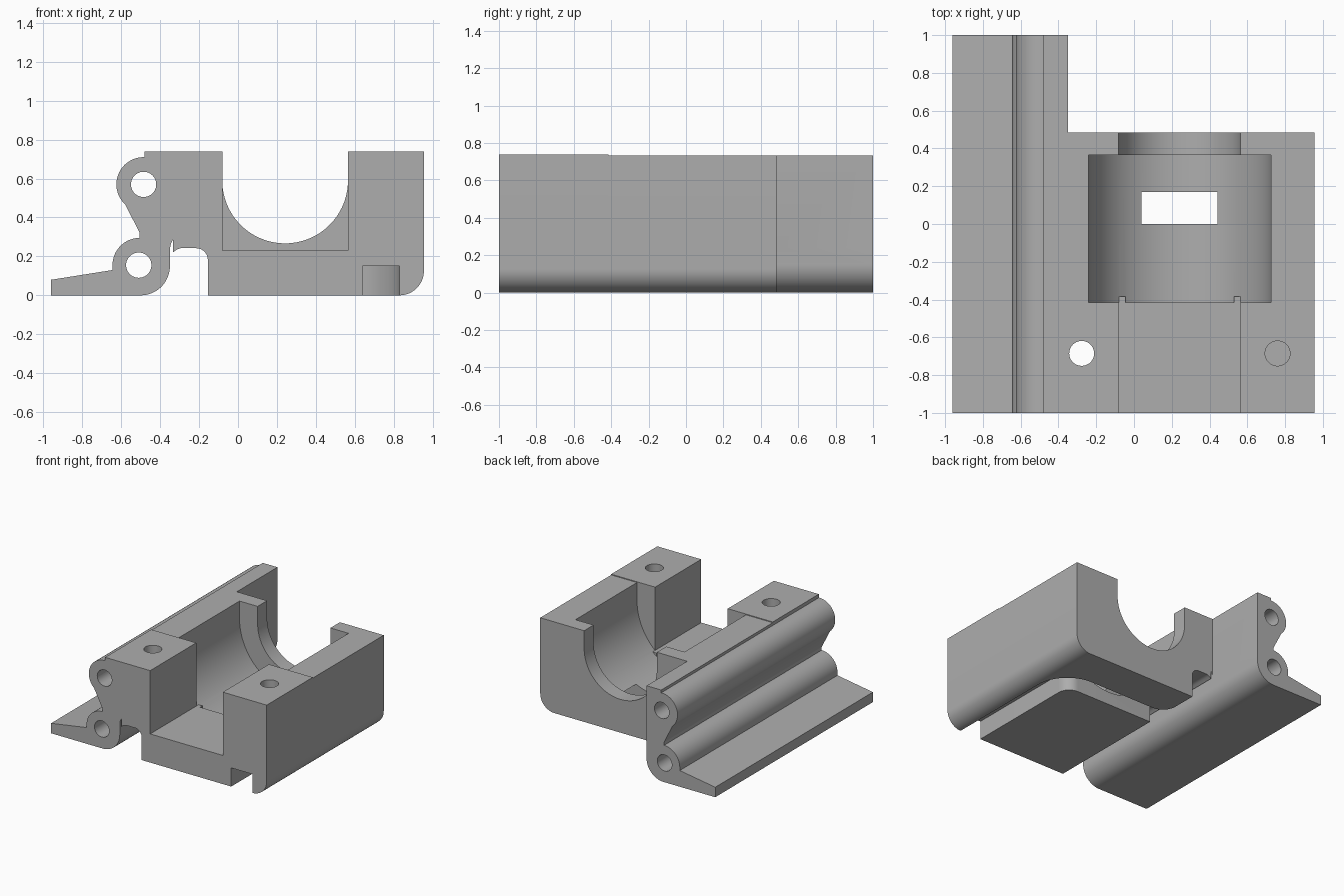
import bpy, bmesh, math
from mathutils import Vector

if "Cube" in bpy.data.objects:
    bpy.data.objects.remove(bpy.data.objects["Cube"], do_unlink=True)

grey = bpy.data.materials.new("plain grey")
grey.use_nodes = True
GREY = (0.42, 0.42, 0.42, 1)
grey.diffuse_color = GREY
grey.node_tree.nodes["Principled BSDF"].inputs["Base Color"].default_value = GREY


def arc(cx, cy, r, start, end, n=16):
    """Points on an arc, angles in degrees."""
    angles = [math.radians(start + (end - start) * i / n) for i in range(n + 1)]
    return [(cx + r * math.cos(a), cy + r * math.sin(a)) for a in angles]


def circle(cx, cy, r):
    return arc(cx, cy, r, 0, 360, 40)[:-1]


def rect(x0, x1, y0, y1):
    return [(x0, y0), (x1, y0), (x1, y1), (x0, y1)]


def prism(name, points, axis, low, high):
    """Extrude an outline along y (outline in xz) or z (outline in xy)."""
    place = (lambda a, b: (a, low, b)) if axis == "y" else (lambda a, b: (a, b, low))
    shift = Vector((0, high - low, 0)) if axis == "y" else Vector((0, 0, high - low))
    bm = bmesh.new()
    face = bm.faces.new([bm.verts.new(place(*p)) for p in points])
    out = bmesh.ops.extrude_face_region(bm, geom=[face])
    moved = [g for g in out["geom"] if isinstance(g, bmesh.types.BMVert)]
    bmesh.ops.translate(bm, verts=moved, vec=shift)
    bmesh.ops.recalc_face_normals(bm, faces=bm.faces)
    mesh = bpy.data.meshes.new(name)
    bm.to_mesh(mesh)
    bm.free()
    mesh.materials.append(grey)
    obj = bpy.data.objects.new(name, mesh)
    bpy.context.collection.objects.link(obj)
    return obj


def combine(body, tool, operation="DIFFERENCE"):
    """Apply a boolean to the body and discard the tool."""
    tool.hide_render = True
    mod = body.modifiers.new("shape", "BOOLEAN")
    mod.operation = operation
    mod.solver = "EXACT"
    mod.object = tool
    bpy.context.view_layer.objects.active = body
    bpy.ops.object.modifier_apply(modifier=mod.name)
    bpy.data.objects.remove(tool, do_unlink=True)


# Overall section: flange, rail, groove and block
section = [(-0.96, 0)]
section += arc(-0.5, 0.15, 0.15, -90, 0)
section += [(-0.35, 0.24), (-0.345, 0.265), (-0.335, 0.285), (-0.335, 0.22),
            (-0.315, 0.235), (-0.295, 0.242)]
section += arc(-0.215, 0.182, 0.06, 90, 0, 10)
section += [(-0.155, 0)]
section += arc(0.83, 0.125, 0.125, -90, 0)
section += [(0.955, 0.738), (-0.48, 0.738)]
section += arc(-0.485, 0.57, 0.14, 88, 228, 24)
section += [(-0.505, 0.32)]
section += arc(-0.505, 0.155, 0.14, 90, 180)
section += [(-0.645, 0.13), (-0.96, 0.08)]
body = prism("clamp_body", section, "y", -1, 1)

# Rail runs on behind the shorter block
combine(body, prism("rear_cut", rect(-0.35, 1.2, 0.485, 1.2), "z", -0.2, 1))
# Slightly lower top behind the front posts
combine(body, prism("top_step", rect(-0.7, 1.2, -0.415, 1.2), "z", 0.732, 1))

# Long holes through the rail
for x, z in ((-0.485, 0.57), (-0.51, 0.155)):
    combine(body, prism("rail_hole", circle(x, z, 0.065), "y", -1.1, 1.1))

# Front channel, main bore and rear arch
combine(body, prism("front_channel", rect(-0.08, 0.565, 0.23, 1), "y", -1.1, -0.4))


def saddle(name, half_width, low, high):
    cx, cz = 0.242, 0.59
    outline = [(cx - half_width, 1)] + arc(cx, cz, half_width, 180, 360, 56)
    return prism(name, outline + [(cx + half_width, 1)], "y", low, high)


combine(body, saddle("bore", 0.484, -0.415, 0.365))
combine(body, saddle("rear_arch", 0.323, 0.3, 0.6))

# Curved channel under the block
path = [(0.64, -1.1), (0.83, -1.1)]
path += arc(0.55, -0.11, 0.28, 0, 90)
path += arc(-0.035, 0.29, 0.12, 270, 180, 10)
path += [(-0.25, 0.29), (-0.25, 0)]
path += arc(0.54, -0.1, 0.1, 90, 0, 10)
combine(body, prism("under_channel", path, "z", -0.1, 0.15))

# Screw holes in the front posts
for x in (-0.277, 0.76):
    combine(body, prism("screw_hole", circle(x, -0.685, 0.066), "z", 0.2, 1))

# Small tabs at the bore's front edge
for x in (-0.08, 0.53):
    combine(body, prism("tab", rect(x, x + 0.035, -0.43, -0.385), "z", 0.12, 0.23), "UNION")

bpy.ops.object.select_all(action="DESELECT")
body.select_set(True)
bpy.context.view_layer.objects.active = body
bpy.ops.object.shade_smooth_by_angle(angle=math.radians(25))
